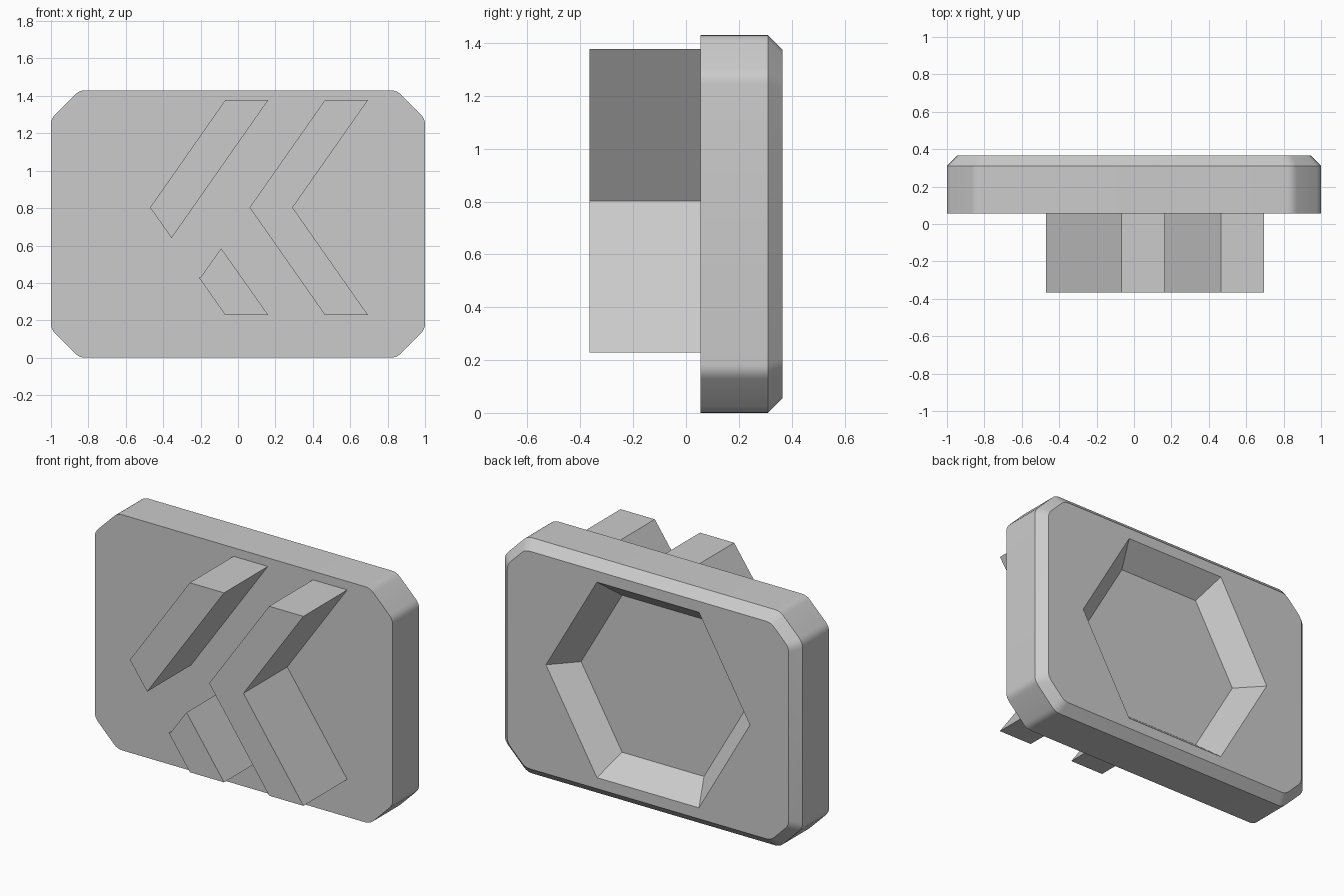
import bpy, bmesh, math
from mathutils import Vector

cube = bpy.data.objects.get("Cube")
if cube:
    bpy.data.objects.remove(cube)

grey = bpy.data.materials.new("plain grey")
grey.use_nodes = True
colour = (0.6, 0.6, 0.6, 1)
grey.diffuse_color = colour
grey.node_tree.nodes["Principled BSDF"].inputs["Base Color"].default_value = colour

WIDTH, HEIGHT, CUT = 1.0, 1.43, 0.152
FRONT, RIM, BACK, FLOOR = 0.055, 0.31, 0.365, 0.22
MID = HEIGHT / 2


def finish(name, bm):
    bmesh.ops.recalc_face_normals(bm, faces=bm.faces)
    mesh = bpy.data.meshes.new(name)
    bm.to_mesh(mesh)
    bm.free()
    mesh.materials.append(grey)
    obj = bpy.data.objects.new(name, mesh)
    bpy.context.collection.objects.link(obj)
    return obj


def ring(bm, points, y):
    return [bm.verts.new((x, y, z)) for x, z in points]


def walls(bm, a, b):
    for i in range(len(a)):
        j = (i + 1) % len(a)
        bm.faces.new((a[i], a[j], b[j], b[i]))


def plate_outline(inset, soft=0.032, steps=4):
    """Rectangle with cut corners, each corner point softened by a small curve."""
    w, h = WIDTH - inset, MID - inset
    c = CUT - inset * (2 - math.sqrt(2))
    corners = [Vector(p) for p in (
        (w, -h + c), (w, h - c), (w - c, h), (-w + c, h),
        (-w, h - c), (-w, -h + c), (-w + c, -h), (w - c, -h))]
    points = []
    for i, p in enumerate(corners):
        start = p + (corners[i - 1] - p).normalized() * soft
        end = p + (corners[(i + 1) % 8] - p).normalized() * soft
        for k in range(steps + 1):
            t = k / steps
            q = start * (1 - t) ** 2 + p * 2 * t * (1 - t) + end * t ** 2
            points.append((q.x, q.y + MID))
    return points


def hexagon(radius):
    return [(radius * math.cos(math.radians(60 * i)),
             MID + radius * math.sin(math.radians(60 * i))) for i in range(6)]


# Back plate with a chamfered rim and a tapered hexagonal recess
bm = bmesh.new()
front = ring(bm, plate_outline(0), FRONT)
rim = ring(bm, plate_outline(0), RIM)
back = ring(bm, plate_outline(BACK - RIM), BACK)
mouth = ring(bm, hexagon(0.685), BACK)
floor = ring(bm, hexagon(0.55), FLOOR)
bm.faces.new(front)
bm.faces.new(floor)
for a, b in ((front, rim), (rim, back), (mouth, floor)):
    walls(bm, a, b)
border = [e for e in bm.edges
          if e.is_boundary and all(abs(v.co.y - BACK) < 1e-4 for v in e.verts)]
bmesh.ops.triangle_fill(bm, edges=border, use_beauty=True, normal=(0, 1, 0))
plate = finish("back_plate", bm)
bpy.ops.object.select_all(action="DESELECT")
plate.select_set(True)
bpy.context.view_layer.objects.active = plate
bpy.ops.object.shade_smooth_by_angle(angle=math.radians(30))


# Raised chevron bars on the front
def bar(name, points):
    bm = bmesh.new()
    near, far = ring(bm, points, -0.365), ring(bm, points, FRONT)
    bm.faces.new(near)
    bm.faces.new(far)
    walls(bm, near, far)
    finish(name, bm)


TOP, LOW, BEND = 1.378, 0.228, 0.803
bar("whole_chevron", [(0.465, TOP), (0.695, TOP), (0.292, BEND),
                      (0.695, LOW), (0.465, LOW), (0.062, BEND)])
bar("broken_chevron_upper", [(-0.068, TOP), (0.162, TOP),
                             (-0.355, 0.64), (-0.47, BEND)])
bar("broken_chevron_lower", [(-0.09, 0.585), (0.162, LOW), (-0.068, LOW),
                             (-0.21, 0.43), (-0.2, 0.43)])
